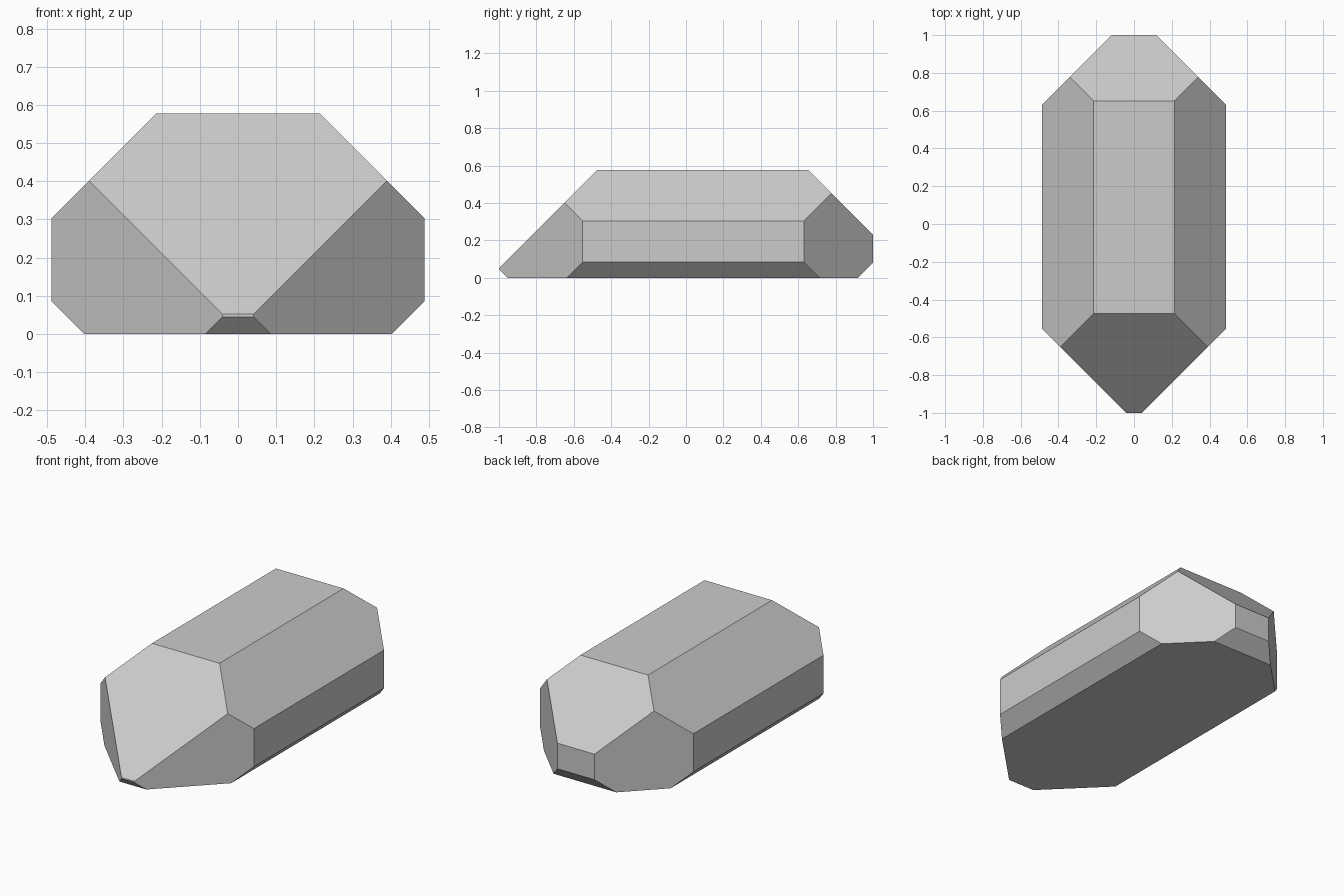
import bpy, bmesh
from mathutils import Vector

if "Cube" in bpy.data.objects:
    bpy.data.objects.remove(bpy.data.objects["Cube"])

HALF_W, HEIGHT = 0.488, 0.577

# Base block standing on the ground
bm = bmesh.new()
bmesh.ops.create_cube(bm, size=1)
bmesh.ops.scale(bm, vec=(2 * HALF_W, 2, HEIGHT), verts=bm.verts)
bmesh.ops.translate(bm, vec=(0, 0, HEIGHT / 2), verts=bm.verts)


def chamfer(normal, offset):
    """Slice off everything beyond normal . p = offset and cap the cut."""
    n = Vector(normal)
    bmesh.ops.bisect_plane(bm, geom=bm.verts[:] + bm.edges[:] + bm.faces[:], dist=1e-5,
                           plane_co=n * (offset / n.length_squared), plane_no=n,
                           clear_outer=True)
    rim = [e for e in bm.edges if e.is_boundary]
    bmesh.ops.contextual_create(bm, geom=rim)


# Long edges and upright corners, mirrored left and right
for s in (-1, 1):
    chamfer((s, 0, 1), 0.792)    # upper side
    chamfer((s, 0, -1), 0.403)   # lower side
    chamfer((s, -1, 0), 1.041)   # front corner
    chamfer((s, 1, 0), 1.118)    # back corner

# Sloped end faces
chamfer((0, -1, 1), 1.052)       # front, upper
chamfer((0, -1, -1), 0.955)      # front, lower
chamfer((0, 1, 1), 1.229)        # back, upper
chamfer((0, 1, -1), 0.918)       # back, lower

bmesh.ops.recalc_face_normals(bm, faces=bm.faces)
mesh = bpy.data.meshes.new("faceted_stone")
bm.to_mesh(mesh)
bm.free()
bpy.context.collection.objects.link(bpy.data.objects.new("faceted_stone", mesh))
